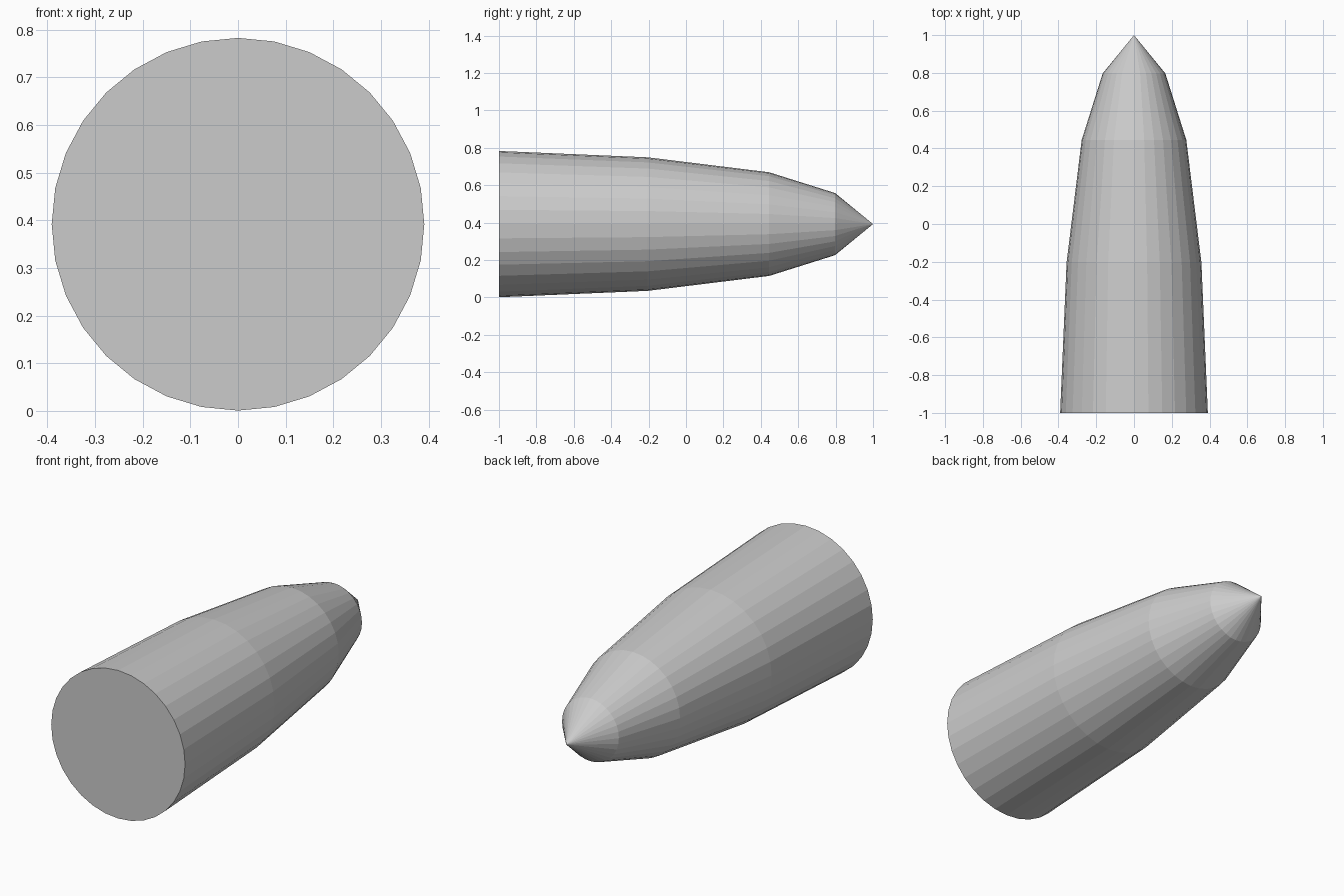
import bpy, bmesh
from math import sin, cos, tau

if "Cube" in bpy.data.objects:
    bpy.data.objects.remove(bpy.data.objects["Cube"])

SIDES = 32
CENTRE_Z = 0.392
# (y, radius) from the flat base toward the tip
PROFILE = [(-1.0, 0.391), (-0.205, 0.357), (0.445, 0.277), (0.797, 0.166)]
TIP_Y = 1.0

bm = bmesh.new()


def ring(y, r):
    return [bm.verts.new((r * sin(tau * i / SIDES), y, CENTRE_Z + r * cos(tau * i / SIDES)))
            for i in range(SIDES)]


# Tapered body
rings = [ring(y, r) for y, r in PROFILE]
for a, b in zip(rings, rings[1:]):
    for i in range(SIDES):
        j = (i + 1) % SIDES
        bm.faces.new((a[i], a[j], b[j], b[i]))

# Pointed nose and flat base
tip = bm.verts.new((0, TIP_Y, CENTRE_Z))
for i in range(SIDES):
    bm.faces.new((rings[-1][i], rings[-1][(i + 1) % SIDES], tip))
bm.faces.new(rings[0])

bmesh.ops.recalc_face_normals(bm, faces=bm.faces[:])
mesh = bpy.data.meshes.new("pointed_body")
bm.to_mesh(mesh)
bm.free()
bpy.context.collection.objects.link(bpy.data.objects.new("pointed_body", mesh))
